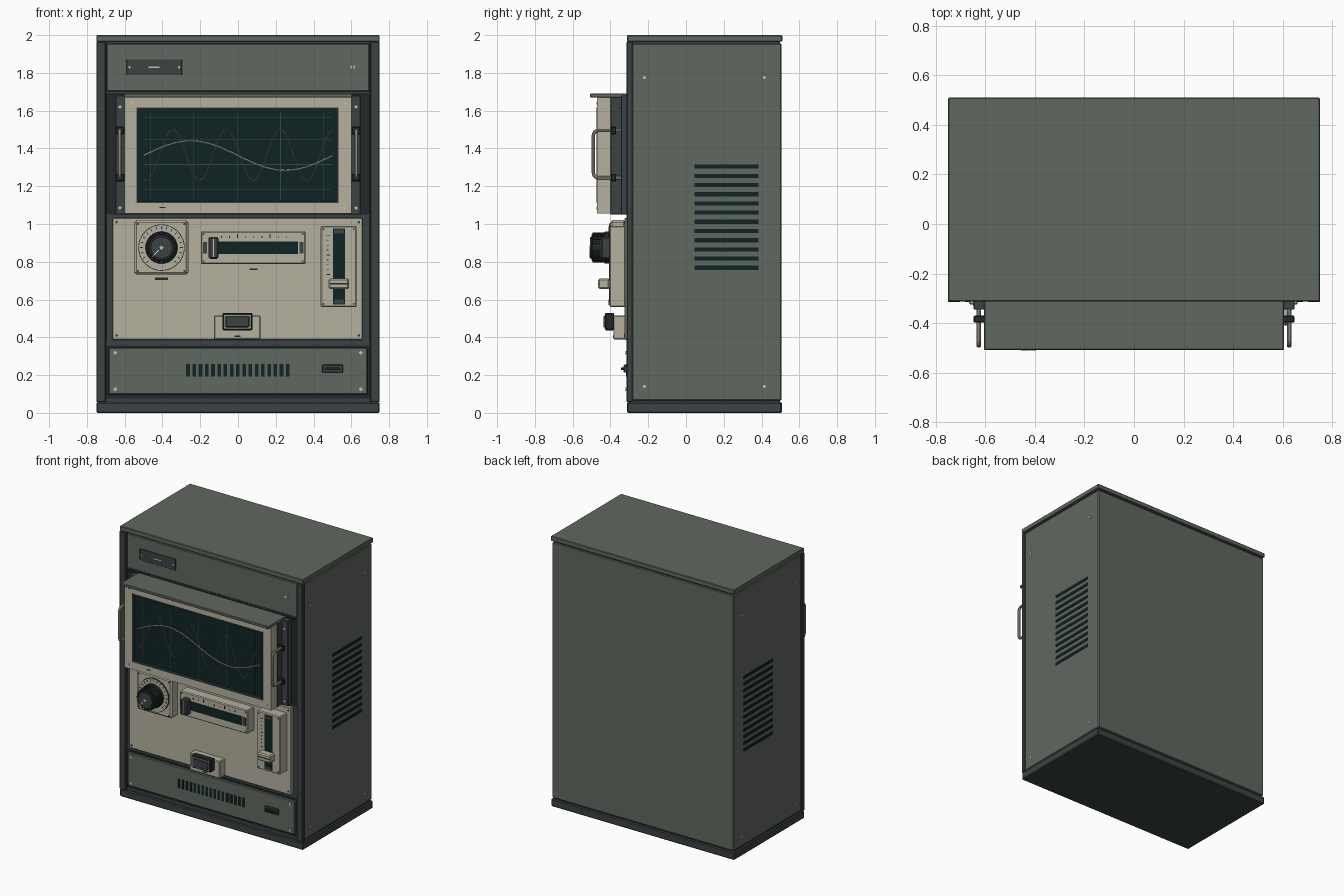
import bpy, bmesh, math
from mathutils import Matrix

if "Cube" in bpy.data.objects:
    bpy.data.objects.remove(bpy.data.objects["Cube"])


def material(name, rgb):
    m = bpy.data.materials.new(name)
    m.diffuse_color = (*rgb, 1)
    m.use_nodes = True
    m.node_tree.nodes["Principled BSDF"].inputs["Base Color"].default_value = m.diffuse_color
    return m


GREEN = material("grey green paint", (0.118, 0.136, 0.115))
DARK = material("dark slate", (0.045, 0.054, 0.055))
CREAM = material("warm cream", (0.46, 0.44, 0.35))
TEAL = material("deep teal", (0.005, 0.017, 0.018))
BLACK = material("charcoal", (0.018, 0.021, 0.022))
PALE = material("pale metal", (0.55, 0.54, 0.46))
BROWN = material("copper trace", (0.20, 0.10, 0.065))
GRID = material("dim screen grid", (0.035, 0.065, 0.06))


def finish(name, bm, mat, bevel=0):
    bmesh.ops.recalc_face_normals(bm, faces=bm.faces)
    me = bpy.data.meshes.new(name)
    bm.to_mesh(me)
    bm.free()
    me.materials.append(mat)
    ob = bpy.data.objects.new(name, me)
    bpy.context.collection.objects.link(ob)
    if bevel:
        mod = ob.modifiers.new("edge", "BEVEL")
        mod.width, mod.segments, mod.limit_method = bevel, 1, "ANGLE"
    return ob


def boxes(name, mat, items, bevel=0):
    """Boxes given as x0, x1, y0, y1, z0, z1."""
    bm = bmesh.new()
    for x0, x1, y0, y1, z0, z1 in items:
        m = Matrix.Translation(((x0 + x1) / 2, (y0 + y1) / 2, (z0 + z1) / 2))
        m = m @ Matrix.Diagonal((abs(x1 - x0), abs(y1 - y0), abs(z1 - z0), 1))
        bmesh.ops.create_cube(bm, size=1, matrix=m)
    return finish(name, bm, mat, bevel)


def mirrored(items):
    return items + [(-b, -a, *rest) for a, b, *rest in items]


def discs(name, mat, items, axis="Y", segs=12, bevel=0):
    """Cylinders given as centre x, y, z, radius, length."""
    bm = bmesh.new()
    for x, y, z, r, d in items:
        m = Matrix.Translation((x, y, z)) @ Matrix.Rotation(math.pi / 2, 4, "X" if axis == "Y" else "Y")
        bmesh.ops.create_cone(bm, cap_ends=True, segments=segs, radius1=r, radius2=r, depth=d, matrix=m)
    return finish(name, bm, mat, bevel)


def dial_boxes(name, mat, cx, cz, angles, r0, r1, w, y0, y1):
    """Bars pointing outward around a dial facing the front."""
    bm = bmesh.new()
    for a in angles:
        m = Matrix.Translation((cx, (y0 + y1) / 2, cz)) @ Matrix.Rotation(-a, 4, "Y")
        m = m @ Matrix.Translation(((r0 + r1) / 2, 0, 0)) @ Matrix.Diagonal((r1 - r0, y1 - y0, w, 1))
        bmesh.ops.create_cube(bm, size=1, matrix=m)
    return finish(name, bm, mat)


def tube(name, mat, pts, r, res=1):
    cu = bpy.data.curves.new(name, "CURVE")
    cu.dimensions = "3D"
    cu.bevel_depth, cu.bevel_resolution, cu.use_fill_caps = r, res, True
    sp = cu.splines.new("POLY")
    sp.points.add(len(pts) - 1)
    for p, co in zip(sp.points, pts):
        p.co = (*co, 1)
    cu.materials.append(mat)
    ob = bpy.data.objects.new(name, cu)
    bpy.context.collection.objects.link(ob)
    bpy.ops.object.select_all(action="DESELECT")
    ob.select_set(True)
    bpy.context.view_layer.objects.active = ob
    bpy.ops.object.convert(target="MESH")
    bpy.ops.object.shade_smooth_by_angle()


def corners(x0, x1, z0, z1, y, r=0.007, d=0.006):
    return [(x, y, z, r, d) for x in (x0, x1) for z in (z0, z1)]


# Cabinet shell
boxes("plinth", DARK, [(-.75, .75, -.312, .507, 0, .057)], .006)
boxes("cabinet_body", GREEN, [(-.742, .742, -.285, .505, .065, 1.956)], .005)
boxes("shadow_gaps", DARK, [(-.735, .735, -.287, .497, .05, 1.97)])
boxes("top_slab", GREEN, [(-.75, .75, -.312, .51, 1.965, 2)], .004)
boxes("front_posts", DARK, mirrored([(.70, .75, -.315, -.283, .057, 1.965)]), .004)
boxes("front_rails", DARK, [(-.70, .70, -.297, -.28, z, z + h) for z, h in
                            ((.057, .02), (.355, .03), (1.035, .02), (1.69, .012))])

# Side louvres and side screws
boxes("side_louvres", TEAL, mirrored([(.738, .745, .045, .385, .757 + i * .0487, .779 + i * .0487)
                                      for i in range(12)]))
discs("side_screws", PALE, [(s * .743, y, z, .008, .006) for s in (-1, 1)
                            for y in (-.22, .415) for z in (.14, 1.775)], axis="X")

# Upper blank panel with nameplate
boxes("upper_panel", GREEN, [(-.695, .695, -.302, -.28, 1.702, 1.955)], .004)
boxes("nameplate", DARK, [(-.59, -.297, -.308, -.30, 1.788, 1.872)], .002)
discs("nameplate_screws", PALE, [(x, -.309, 1.83, .006, .004) for x in (-.575, -.312)])
boxes("nameplate_mark", PALE, [(-.475, -.415, -.3095, -.307, 1.827, 1.834)])
boxes("panel_mark", PALE, [(.595, .604, -.304, -.30, 1.822, 1.838), (.611, .62, -.304, -.30, 1.822, 1.838)])

# Display unit: casing, ears, bezel, hood
boxes("display_casing", DARK, [(-.60, .60, -.40, -.285, 1.05, 1.675)], .003)
boxes("display_ears", DARK, mirrored([(.595, .648, -.345, -.30, 1.05, 1.68)]), .003)
boxes("display_ear_backing", BLACK, [(-.695, .695, -.30, -.28, 1.05, 1.685)])
discs("ear_screws", PALE, [(s * .625, -.347, z, .008, .006) for s in (-1, 1) for z in (1.085, 1.62)])
boxes("display_bezel", CREAM, [(-.60, -.535, -.47, -.40, 1.055, 1.67), (.53, .60, -.47, -.40, 1.055, 1.67),
                               (-.535, .53, -.47, -.40, 1.055, 1.118), (-.535, .53, -.47, -.40, 1.61, 1.67)])
boxes("bezel_lip", DARK, [(-.537, -.529, -.473, -.44, 1.112, 1.616), (.524, .532, -.473, -.44, 1.112, 1.616),
                          (-.537, .532, -.473, -.44, 1.112, 1.12), (-.537, .532, -.473, -.44, 1.608, 1.616)])
discs("bezel_screws", PALE, corners(-.565, .565, 1.085, 1.64, -.471))
boxes("display_hood", GREEN, [(-.605, .605, -.508, -.30, 1.67, 1.69)], .003)
boxes("bezel_mark", BLACK, [(-.415, -.385, -.472, -.469, 1.084, 1.091)])

# Screen with grid and traces
boxes("screen", TEAL, [(-.535, .53, -.455, -.40, 1.115, 1.612)])
boxes("screen_grid", GRID, [(x - .0015, x + .0015, -.457, -.454, 1.13, 1.59) for x in (-.465, -.235, -.005, .225, .455)]
      + [(-.50, .495, -.457, -.454, z - .0015, z + .0015) for z in (1.185, 1.315, 1.445, 1.565)])
N = 120
xs = [-.5 + i / N for i in range(N + 1)]
tube("fast_trace", BROWN, [(x, -.457, 1.365 + .135 * math.cos(2 * math.pi * (x + .345) / .284)) for x in xs], .003)
tube("slow_trace", PALE, [(x, -.459, 1.362 + .078 * math.sin(2 * math.pi * (x + .5))) for x in xs], .0035)

# Pull handles beside the display
for side in (-1, 1):
    hx, r = side * .626, .025
    path = [(hx, -.34, 1.245)]
    for cz, a0 in ((1.245 + r, 270), (1.495 - r, 180)):
        for k in range(6):
            a = math.radians(a0 - 18 * k)
            path.append((hx, -.49 + r + r * math.cos(a), cz + r * math.sin(a)))
    path.append((hx, -.34, 1.495))
    tube("pull_handle", CREAM, path, .0095, 3)
boxes("handle_collars", BLACK, mirrored([(.602, .648, -.397, -.37, z - .02, z + .02) for z in (1.245, 1.495)]), .004)

# Control panel
boxes("control_backing", DARK, [(-.695, .695, -.30, -.28, .36, 1.045)])
boxes("control_panel", CREAM, [(-.665, .66, -.325, -.295, .387, 1.032)], .004)
discs("control_screws", DARK, corners(-.643, .64, .41, 1.01, -.326))

# Rotary dial
KX, KZ = -.405, .875
boxes("dial_plate", CREAM, [(-.55, -.263, -.40, -.32, .732, 1.02)], .012)
discs("dial_screws", DARK, corners(-.53, -.283, .752, 1.0, -.401, .006))
discs("dial_ring", BLACK, [(KX, -.402, KZ, .123, .006)], segs=48)
discs("dial_face", CREAM, [(KX, -.404, KZ, .119, .006)], segs=48)
dial_boxes("dial_ticks", BLACK, KX, KZ, [math.radians(-45 + 15 * i) for i in range(19)], .098, .113, .004, -.409, -.40)
discs("knob_skirt", BLACK, [(KX, -.419, KZ, .085, .026)], segs=32, bevel=.004)
discs("knob_grip", BLACK, [(KX, -.455, KZ, .072, .09)], segs=32, bevel=.004)
dial_boxes("knob_ribs", BLACK, KX, KZ, [math.radians(20 * i) for i in range(18)], .06, .079, .012, -.495, -.43)
discs("knob_cap", DARK, [(KX, -.504, KZ, .057, .01)], segs=32)
discs("knob_centre", PALE, [(KX, -.509, KZ, .01, .004)])
dial_boxes("knob_pointer", PALE, KX, KZ, [math.radians(225)], .02, .07, .006, -.511, -.50)

# Horizontal slider
boxes("horizontal_slider_box", CREAM, [(-.197, .358, -.40, -.32, .787, .962)], .006)
boxes("horizontal_slot", TEAL, [(-.14, .318, -.403, -.395, .842, .907)])
boxes("horizontal_slot_ends", DARK, [(x, x + .022, -.406, -.395, .845, .905) for x in (-.185, .325)])
boxes("horizontal_grip", DARK, [(-.156, -.104, -.45, -.40, .815, .932)], .008)
boxes("horizontal_grip_line", PALE, [(-.133, -.127, -.453, -.448, .825, .922)])
boxes("horizontal_ticks", BLACK, [(-.09 + i * .043, -.086 + i * .043, -.402, -.399, .926, .936 + .01 * (i % 4 == 2))
                                  for i in range(9)])
discs("horizontal_screws", DARK, corners(-.182, .343, .802, .947, -.401, .005))

# Vertical slider
boxes("vertical_slider_box", CREAM, [(.438, .628, -.405, -.32, .56, .99)], .006)
boxes("vertical_slot", TEAL, [(.503, .566, -.408, -.40, .575, .975)])
boxes("vertical_slot_ends", DARK, [(.507, .562, -.411, -.40, z, z + .02) for z in (.58, .95)])
boxes("vertical_grip", CREAM, [(.48, .588, -.465, -.405, .655, .712)], .008)
boxes("vertical_grip_line", BLACK, [(.486, .582, -.467, -.462, .681, .687)])
boxes("vertical_ticks", BLACK, [(.468, .48 + .008 * (i % 4 == 0), -.407, -.403, .73 + i * .026, .734 + i * .026)
                                for i in range(9)])
discs("vertical_screws", DARK, corners(.453, .613, .577, .973, -.406, .005))

# Rocker switch
boxes("switch_plate", CREAM, [(-.128, .12, -.385, -.32, .389, .515)], .005)
boxes("switch_frame", BLACK, [(-.083, .077, -.43, -.38, .437, .53)], .006)
boxes("switch_rim", PALE, [(-.071, .065, -.432, -.42, .448, .519)])
boxes("switch_rocker", DARK, [(-.066, .06, -.438, -.42, .453, .514)], .004)

# Small label bars under the controls
boxes("label_bars", BLACK, [(-.44, -.37, -.327, -.324, .704, .717), (.06, .102, -.327, -.324, .756, .764),
                            (-.018, .014, -.387, -.384, .402, .41)])

# Lower vent panel
boxes("lower_backing", BLACK, [(-.698, .698, -.30, -.28, .077, .358)])
boxes("lower_panel", GREEN, [(-.685, .685, -.315, -.29, .097, .346)], .005)
boxes("lower_vents", TEAL, [(-.274 + i * .033, -.255 + i * .033, -.318, -.31, .193, .26) for i in range(17)])
discs("lower_screws", PALE, corners(-.65, .65, .125, .318, -.317, .009, .008))
boxes("latch", DARK, [(.445, .557, -.33, -.31, .213, .255)], .004)
boxes("latch_bar", BLACK, [(.46, .542, -.343, -.325, .228, .24)])
